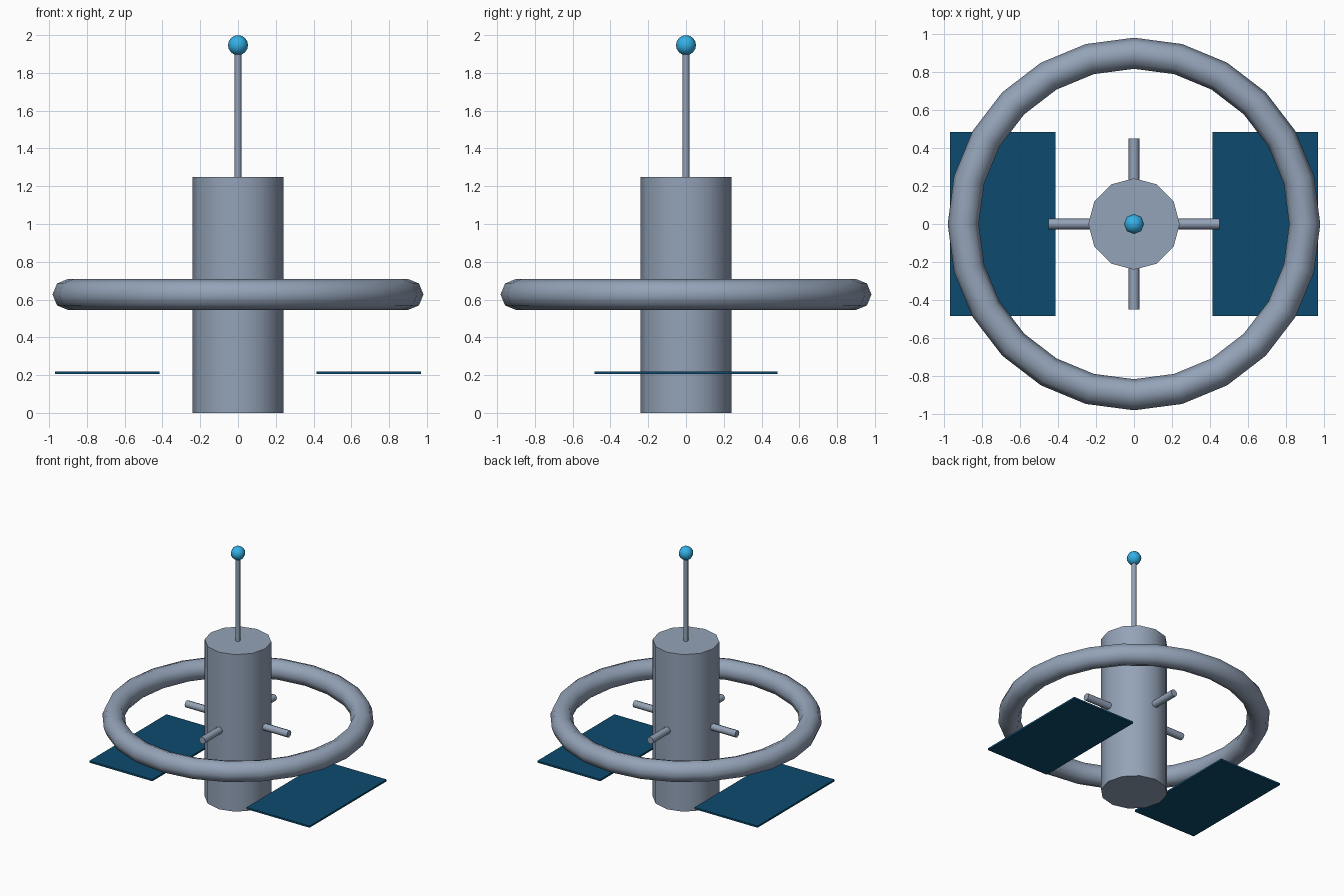
import bpy
from math import pi, radians

cube = bpy.data.objects.get("Cube")
if cube:
    bpy.data.objects.remove(cube, do_unlink=True)


def material(name, rgb):
    mat = bpy.data.materials.new(name)
    mat.use_nodes = True
    mat.diffuse_color = (*rgb, 1)
    mat.node_tree.nodes["Principled BSDF"].inputs["Base Color"].default_value = (*rgb, 1)
    return mat


hull_grey = material("hull_grey", (0.296, 0.366, 0.479))
panel_blue = material("panel_blue", (0.004, 0.069, 0.156))
beacon_blue = material("beacon_blue", (0.04, 0.509, 0.939))


def finish(name, mat, smooth=True):
    obj = bpy.context.object
    obj.name = name
    obj.data.materials.append(mat)
    if smooth:
        bpy.ops.object.shade_smooth_by_angle(angle=radians(62))
    return obj


def cylinder(name, radius, length, sides, location, rotation=(0, 0, 0)):
    bpy.ops.mesh.primitive_cylinder_add(vertices=sides, radius=radius, depth=length,
                                        location=location, rotation=rotation)
    return finish(name, hull_grey)


RING_Z = 0.627

# Central hull and mast
cylinder("hull", 0.241, 1.25, 12, (0, 0, 0.625))
cylinder("antenna_mast", 0.0175, 0.7, 8, (0, 0, 1.6))

# Beacon on the mast
bpy.ops.mesh.primitive_uv_sphere_add(segments=8, ring_count=8, radius=0.053,
                                     location=(0, 0, 1.947))
finish("beacon", beacon_blue)

# Habitat ring
bpy.ops.mesh.primitive_torus_add(major_segments=24, minor_segments=8, major_radius=0.9,
                                 minor_radius=0.082, location=(0, 0, RING_Z))
finish("habitat_ring", hull_grey)

# Crossed spokes through the hull
cylinder("spoke_across", 0.028, 0.9, 8, (0, 0, RING_Z), (0, pi / 2, 0))
cylinder("spoke_lengthwise", 0.028, 0.9, 8, (0, 0, RING_Z), (pi / 2, 0, 0))

# Solar panels, one each side
for side, sign in (("left", 1), ("right", -1)):
    bpy.ops.mesh.primitive_cube_add(size=1, location=(sign * 0.692, 0, 0.212))
    panel = finish(side + "_solar_panel", panel_blue, smooth=False)
    panel.scale = (0.555, 0.97, 0.014)
